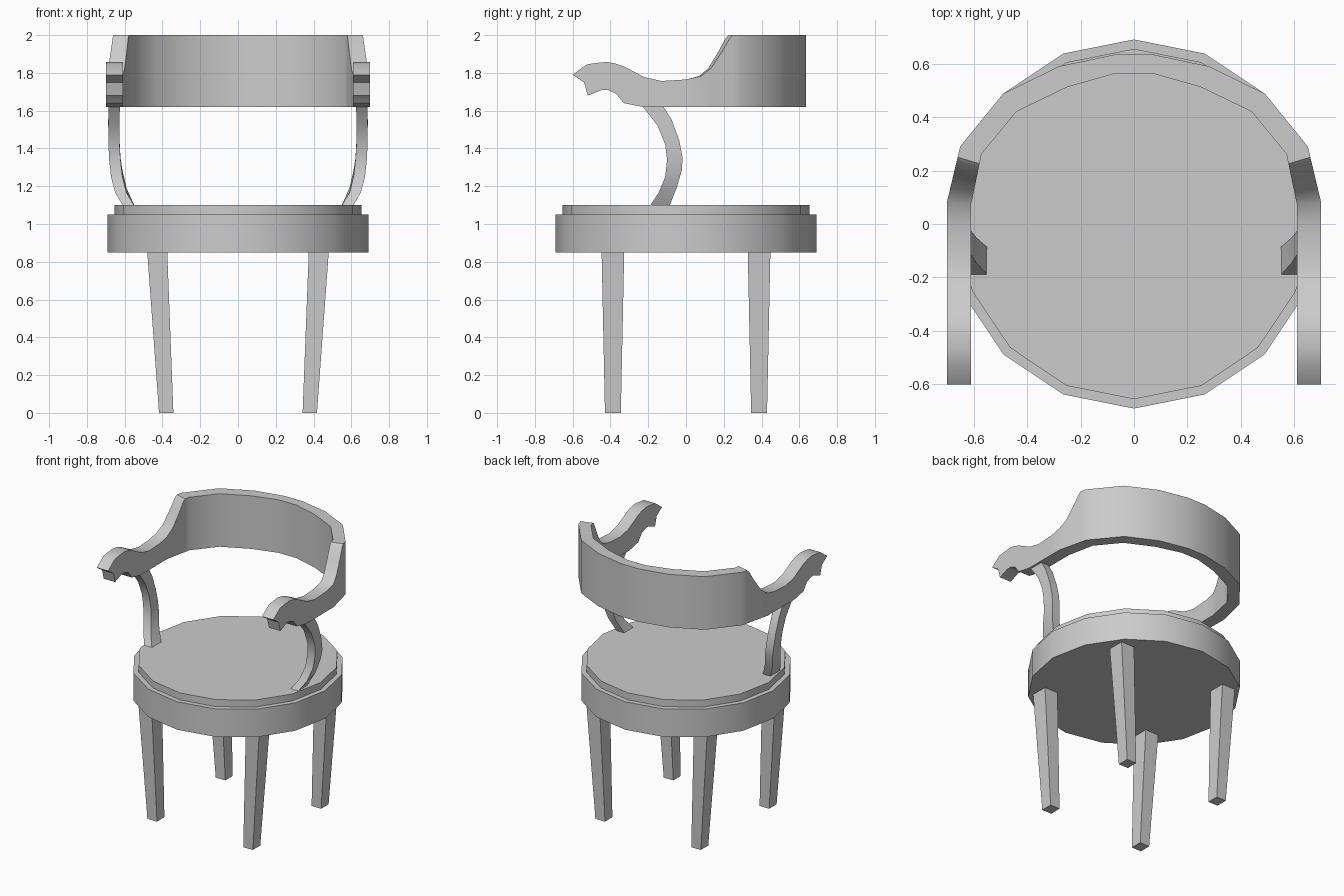
import bpy, bmesh, math

if "Cube" in bpy.data.objects:
    bpy.data.objects.remove(bpy.data.objects["Cube"])


def finish(bm, name, mirror=""):
    bmesh.ops.remove_doubles(bm, verts=bm.verts, dist=0.0005)
    bmesh.ops.recalc_face_normals(bm, faces=bm.faces)
    me = bpy.data.meshes.new(name)
    bm.to_mesh(me)
    bm.free()
    ob = bpy.data.objects.new(name, me)
    bpy.context.collection.objects.link(ob)
    bpy.ops.object.select_all(action='DESELECT')
    ob.select_set(True)
    bpy.context.view_layer.objects.active = ob
    bpy.ops.object.shade_smooth_by_angle(angle=math.radians(30))
    if mirror:
        m = ob.modifiers.new("Mirror", 'MIRROR')
        m.use_axis = ('X' in mirror, 'Y' in mirror, False)
        m.merge_threshold = 0.001
    return ob


def loft(name, rings, mirror="", cap_end=True):
    """Skin a chain of four-point cross-sections."""
    bm = bmesh.new()
    rows = [[bm.verts.new(p) for p in r] for r in rings]
    for a, b in zip(rows, rows[1:]):
        for i in range(4):
            j = (i + 1) % 4
            bm.faces.new((a[i], a[j], b[j], b[i]))
    bm.faces.new(rows[0])
    if cap_end:
        bm.faces.new(rows[-1])
    return finish(bm, name, mirror)


def disc(name, radius, z0, z1):
    bm = bmesh.new()
    bmesh.ops.create_cone(bm, cap_ends=True, segments=16, radius1=radius,
                          radius2=radius, depth=z1 - z0)
    bmesh.ops.translate(bm, verts=bm.verts, vec=(0, 0, (z0 + z1) / 2))
    return finish(bm, name)


# Round seat and cushion
disc("seat_frame", 0.69, 0.85, 1.05)
disc("seat_cushion", 0.655, 1.05, 1.10)


# Four tapered legs
def rect(x0, x1, y0, y1, z):
    return [(x0, y0, z), (x1, y0, z), (x1, y1, z), (x0, y1, z)]


for name, s in (("front_legs", -1), ("back_legs", 1)):
    loft(name, [rect(0.342, 0.418, s * 0.387 - 0.042, s * 0.387 + 0.042, 0),
                rect(0.375, 0.481, s * 0.387 - 0.06, s * 0.387 + 0.06, 0.86)], "X")

# Backrest with arms: (top y, top z, bottom y, bottom z) along the straight arm
arm = [(-.60, 1.79, -.60, 1.79), (-.525, 1.845, -.54, 1.75), (-.47, 1.853, -.52, 1.68),
       (-.42, 1.858, -.445, 1.71), (-.375, 1.85, -.41, 1.708), (-.33, 1.835, -.37, 1.69),
       (-.22, 1.777, -.33, 1.64), (-.13, 1.757, -.23, 1.62), (0, 1.765, 0, 1.62)]
XO, XI = 0.70, 0.61
rings = [[(XO, yb, zb), (XO, yt, zt), (XI, yt, zt), (XI, yb, zb)]
         for yt, zt, yb, zb in arm]

# Rising shoulder, then the full-height curved back
outer = [(0.70, 0.08), (0.65, 0.29), (0.49, 0.487), (0.28, 0.59), (0.07, 0.634), (0, 0.634)]
inner = [(0.61, 0.07), (0.57, 0.262), (0.44, 0.42), (0.25, 0.512), (0.07, 0.563), (0, 0.563)]
stations = [(0, 1.783), (0.25, 1.825), (0.52, 1.91), (0.73, 1.985), (0.81, 2.0)]
stations += [(k, 2.0) for k in range(1, 6)]
for t, zt in stations:
    k = min(int(t), 4)
    f = t - k
    o = [a + (b - a) * f for a, b in zip(outer[k], outer[k + 1])]
    i = [a + (b - a) * f for a, b in zip(inner[k], inner[k + 1])]
    rings.append([(*o, 1.62), (*o, zt), (*i, zt), (*i, 1.62)])
loft("backrest_and_arms", rings, "X", cap_end=False)

# Curved arm supports: front (y, z), back (y, z), inner x, outer x
support = [(-.195, 1.09, -.09, 1.09, .545, .605), (-.145, 1.165, -.05, 1.19, .59, .65),
           (-.11, 1.25, -.022, 1.285, .612, .672), (-.10, 1.34, -.018, 1.35, .622, .682),
           (-.11, 1.42, -.035, 1.44, .627, .686), (-.15, 1.52, -.075, 1.55, .628, .687),
           (-.235, 1.63, -.125, 1.63, .625, .685)]
loft("arm_supports", [[(xi, yf, zf), (xo, yf, zf), (xo, yb, zb), (xi, yb, zb)]
                      for yf, zf, yb, zb, xi, xo in support], "X")
